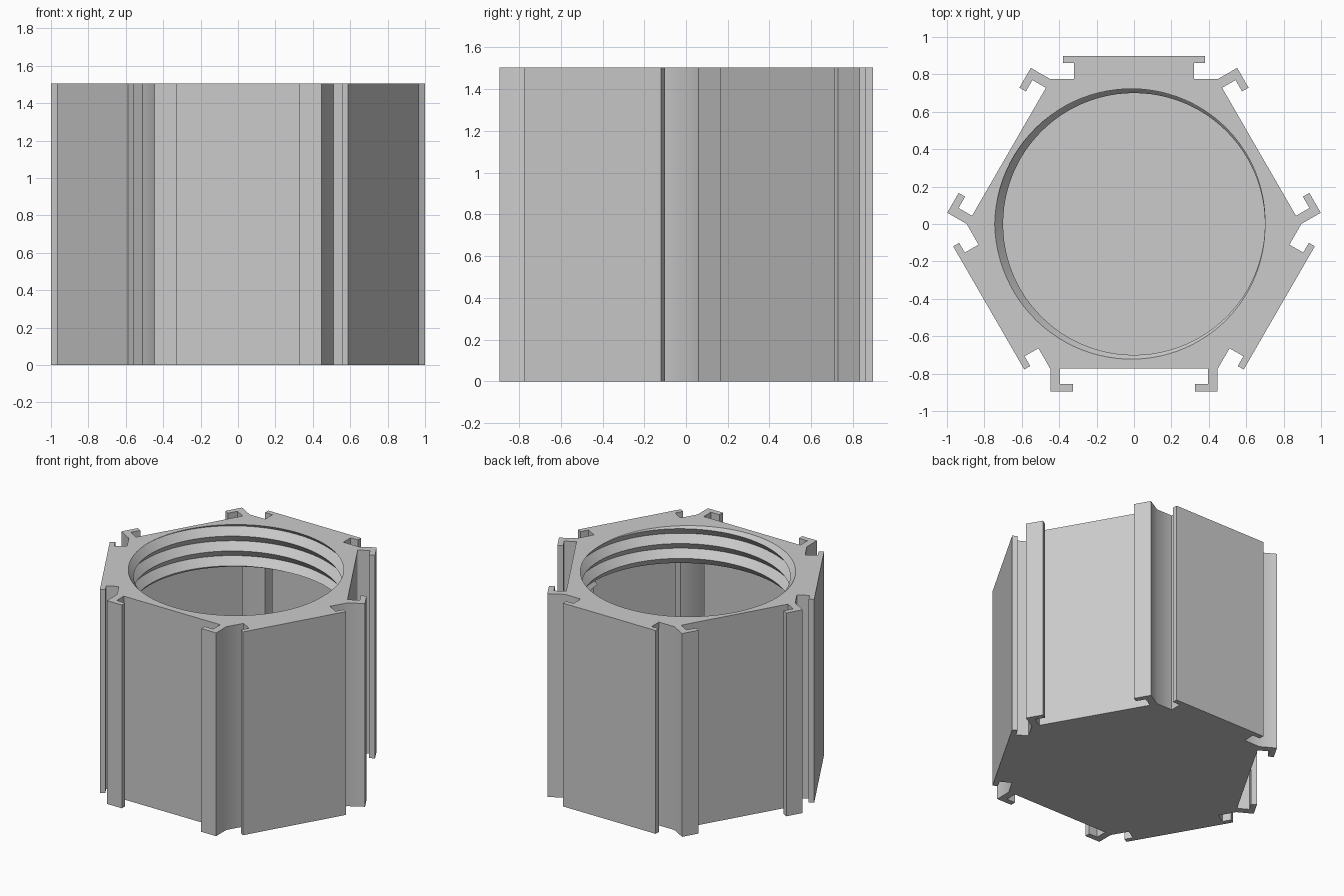
import bpy, bmesh
from math import sin, cos, pi, radians

HEIGHT, FLOOR, LEDGE = 1.505, 0.1, 1.205
CREST, GROOVE, PITCH = 0.70, 0.045, 0.11

if "Cube" in bpy.data.objects:
    bpy.data.objects.remove(bpy.data.objects["Cube"], do_unlink=True)

grey = bpy.data.materials.new("light grey")
grey.use_nodes = True
colour = (0.6, 0.6, 0.6, 1)
grey.diffuse_color = colour
grey.node_tree.nodes["Principled BSDF"].inputs["Base Color"].default_value = colour


def finish(bm, name):
    bmesh.ops.recalc_face_normals(bm, faces=bm.faces)
    mesh = bpy.data.meshes.new(name)
    bm.to_mesh(mesh)
    bm.free()
    mesh.materials.append(grey)
    obj = bpy.data.objects.new(name, mesh)
    bpy.context.collection.objects.link(obj)
    return obj


def prism(name, outline, z0, z1):
    bm = bmesh.new()
    base = bm.faces.new([bm.verts.new((x, y, z0)) for x, y in outline])
    top = bmesh.ops.extrude_face_region(bm, geom=[base], use_keep_orig=True)["geom"]
    verts = [v for v in top if isinstance(v, bmesh.types.BMVert)]
    bmesh.ops.translate(bm, verts=verts, vec=(0, 0, z1 - z0))
    return finish(bm, name)


def side(half, angle):
    """Mirror a half profile (along the side, outward) and turn it to face an angle."""
    a = radians(angle)
    full = half + [(-u, r) for u, r in reversed(half)]
    return [(r * cos(a) - u * sin(a), r * sin(a) + u * cos(a)) for u, r in full]


# Container body: T rails alternate with pairs of hooks around the hexagon
rail = [(-0.32, 0.775), (-0.32, 0.86), (-0.38, 0.86), (-0.38, 0.897)]
hook = [(-0.447, 0.775), (-0.447, 0.895), (-0.325, 0.895),
        (-0.325, 0.855), (-0.395, 0.855), (-0.395, 0.772)]
# Rail points run outward from the neck to the plate edge
outline = []
for k in range(3):
    outline += side(hook, 30 + 120 * k) + side(rail, 90 + 120 * k)
body = prism("hexagonal_container", outline, 0, HEIGHT)

# Hexagonal cavity
corner = 0.675 / cos(pi / 6)
hexagon = [(corner * cos(k * pi / 3), corner * sin(k * pi / 3)) for k in range(6)]
cavity = prism("cavity_cutter", hexagon, FLOOR, LEDGE)


# Threaded mouth: rows follow the helix and are clamped at both ends
def thread_cutter(low, high, segments=96):
    bm = bmesh.new()
    turns = int((high - low) / PITCH) + 3
    columns = []
    for i in range(segments + 1):
        turn = i / segments
        column = []
        for j in range(2 * turns):
            z = HEIGHT + PITCH * (turn - 0.5 + j / 2 - turns + 2)
            z = min(max(z, low), high)
            phase = ((z - HEIGHT) / PITCH - turn + 0.5) % 1
            r = CREST + GROOVE * abs(1 - 2 * phase)
            a = 2 * pi * turn
            column.append(bm.verts.new((r * cos(a), r * sin(a), z)))
        columns.append(column)
    for left, right in zip(columns, columns[1:]):
        for j in range(2 * turns - 1):
            bm.faces.new((left[j], right[j], right[j + 1], left[j + 1]))
    bmesh.ops.remove_doubles(bm, verts=bm.verts, dist=0.0002)
    for z in (low, high):
        rim = [e for e in bm.edges if e.is_boundary
               and all(abs(v.co.z - z) < 0.0005 for v in e.verts)]
        bmesh.ops.holes_fill(bm, edges=rim, sides=0)
    bmesh.ops.triangulate(bm, faces=bm.faces)
    return finish(bm, "thread_cutter")


mouth = thread_cutter(LEDGE - 0.0007, HEIGHT + 0.02)

# Hollow out the body
bpy.context.view_layer.objects.active = body
for cutter in (cavity, mouth):
    cutter.hide_render = True
    mod = body.modifiers.new(cutter.name, 'BOOLEAN')
    mod.operation = 'DIFFERENCE'
    mod.solver = 'EXACT'
    mod.object = cutter
    bpy.ops.object.modifier_apply(modifier=mod.name)
    bpy.data.objects.remove(cutter, do_unlink=True)

bpy.ops.object.select_all(action='DESELECT')
body.select_set(True)
bpy.ops.object.shade_smooth_by_angle(angle=radians(32))
